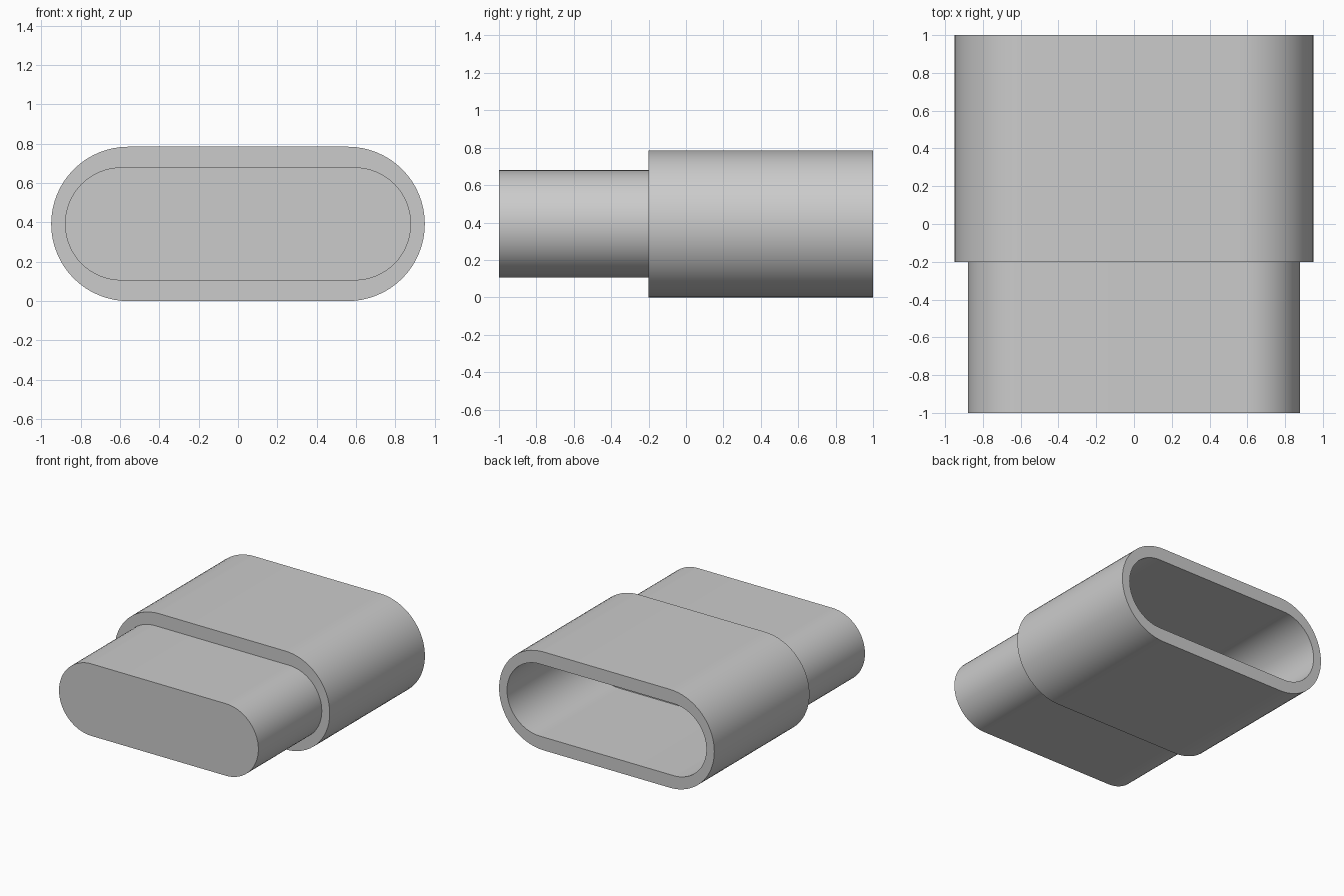
import bpy, bmesh, math

if "Cube" in bpy.data.objects:
    bpy.data.objects.remove(bpy.data.objects["Cube"], do_unlink=True)

grey = bpy.data.materials.new("plain grey")
grey.use_nodes = True
grey.diffuse_color = (0.6, 0.6, 0.6, 1)
grey.node_tree.nodes["Principled BSDF"].inputs["Base Color"].default_value = (0.6, 0.6, 0.6, 1)

MID_Z = 0.3925
OUTER = (0.95, 0.3925)   # half width, end radius
INNER = (0.88, 0.2875)
STEPS = 32               # segments per rounded end


def ring(bm, size, y):
    """Loop of vertices around a slot with round ends."""
    half, radius = size
    verts = []
    for side in (0, 1):
        for i in range(STEPS + 1):
            a = -math.pi / 2 + math.pi * (i / STEPS + side)
            cx = (half - radius) * (-1 if side else 1)
            verts.append(bm.verts.new((cx + radius * math.cos(a), y,
                                       MID_Z + radius * math.sin(a))))
    return verts


# Sections from the plug tip, over the sleeve, into the socket floor
sections = [(INNER, -1), (INNER, -0.2), (OUTER, -0.2),
            (OUTER, 1), (INNER, 1), (INNER, 0)]
bm = bmesh.new()
rings = [ring(bm, size, y) for size, y in sections]
for a, b in zip(rings, rings[1:]):
    for i in range(len(a)):
        j = (i + 1) % len(a)
        bm.faces.new((a[i], a[j], b[j], b[i]))
bm.faces.new(rings[0])
bm.faces.new(rings[-1])
bmesh.ops.recalc_face_normals(bm, faces=bm.faces)

mesh = bpy.data.meshes.new("tube_connector")
bm.to_mesh(mesh)
bm.free()
mesh.materials.append(grey)
connector = bpy.data.objects.new("tube_connector", mesh)
bpy.context.collection.objects.link(connector)

# Smooth the rounded ends, keep the rims crisp
bpy.context.view_layer.objects.active = connector
connector.select_set(True)
bpy.ops.object.shade_smooth_by_angle(angle=math.radians(30))
